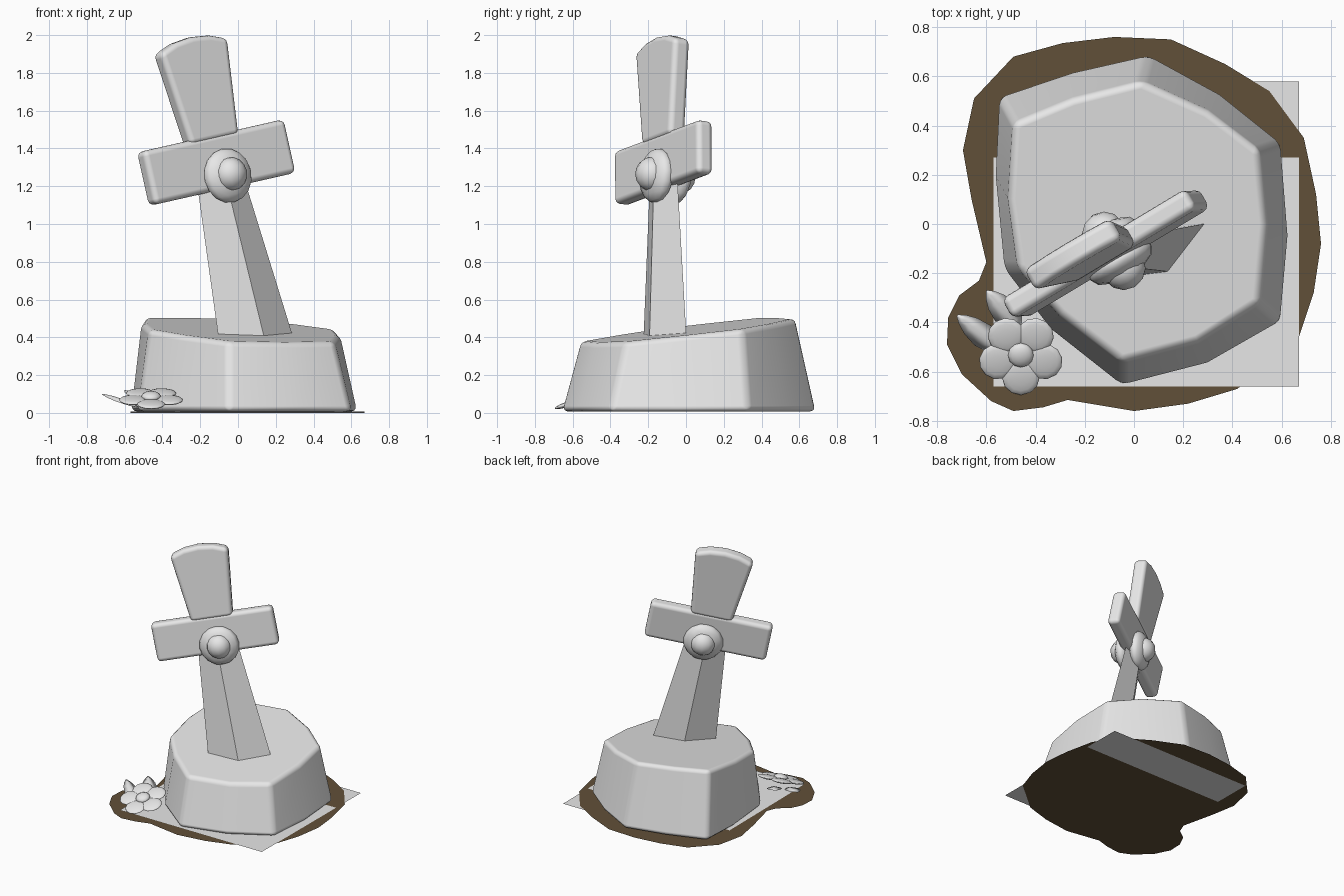
import bpy, bmesh, math
from mathutils import Matrix, Vector

if "Cube" in bpy.data.objects:
    bpy.data.objects.remove(bpy.data.objects["Cube"])


def make_material(name, color):
    m = bpy.data.materials.new(name)
    m.use_nodes = True
    m.diffuse_color = color
    m.node_tree.nodes["Principled BSDF"].inputs["Base Color"].default_value = color
    return m


grey = make_material("pale_grey", (0.8, 0.8, 0.8, 1))
brown = make_material("soil_brown", (0.12, 0.08, 0.04, 1))


def finish(name, bm, mat=grey, matrix=Matrix(), smooth=True, bevel=0):
    bmesh.ops.recalc_face_normals(bm, faces=bm.faces[:])
    bm.transform(matrix)
    mesh = bpy.data.meshes.new(name)
    for f in bm.faces:
        f.smooth = smooth
    bm.to_mesh(mesh)
    bm.free()
    mesh.materials.append(mat)
    ob = bpy.data.objects.new(name, mesh)
    bpy.context.collection.objects.link(ob)
    if bevel:
        mod = ob.modifiers.new("soft_edges", 'BEVEL')
        mod.width, mod.segments = bevel, 3
        mod.limit_method, mod.angle_limit = 'ANGLE', math.radians(25)
        mod.harden_normals = True
    return ob


def loft(rings):
    """Closed solid through equal-length rings of points."""
    bm = bmesh.new()
    loops = [[bm.verts.new(p) for p in ring] for ring in rings]
    n = len(loops[0])
    for a, b in zip(loops, loops[1:]):
        for i in range(n):
            j = (i + 1) % n
            bm.faces.new((a[i], a[j], b[j], b[i]))
    bm.faces.new(loops[0])
    bm.faces.new(loops[-1])
    return bm


def ellipsoid(name, center, radii, frame=Matrix(), segments=12):
    bm = bmesh.new()
    bmesh.ops.create_uvsphere(bm, u_segments=segments, v_segments=8, radius=1)
    m = frame @ Matrix.Translation(center) @ Matrix.Diagonal((*radii, 1))
    return finish(name, bm, matrix=m)


# Ground: soil patch and a nearly coplanar square sheet
soil = [(-.08, .76), (.15, .75), (.37, .65), (.55, .54), (.69, .35), (.74, .12),
        (.76, -.08), (.73, -.28), (.67, -.46), (.42, -.67), (.22, -.73), (0, -.76),
        (-.27, -.715), (-.37, -.745), (-.49, -.76), (-.58, -.72), (-.7, -.61),
        (-.76, -.49), (-.755, -.38), (-.71, -.29), (-.63, -.23), (-.6, -.155),
        (-.66, .1), (-.695, .3), (-.65, .51), (-.49, .68), (-.29, .735)]
bm = bmesh.new()
bm.faces.new([bm.verts.new((x, y, .002)) for x, y in reversed(soil)])
finish("soil_patch", bm, brown, smooth=False)

bm = bmesh.new()
square = [(-.57, -.66), (.67, -.66), (.67, .58), (-.57, .58)]
bm.faces.new([bm.verts.new((x, y, .002 + .006 * (.27 - y))) for x, y in square])
finish("ground_sheet", bm, smooth=False)

# Rock with a sloping top
low = [(-.55, .52), (-.565, .2), (-.53, -.18), (-.34, -.43), (-.05, -.66), (.3, -.57),
       (.6, -.4), (.63, -.05), (.6, .33), (.35, .53), (.06, .69), (-.25, .62)]
high = [(-.49, .41), (-.51, .1), (-.47, -.18), (-.3, -.37), (-.05, -.56), (.26, -.48),
        (.51, -.32), (.54, 0), (.51, .3), (.3, .46), (.03, .58), (-.25, .51)]
finish("rock", loft([[(x, y, .008) for x, y in low],
                     [(x, y, .437 + .11 * y - .05 * x) for x, y in high]]), bevel=.03)

# Leaning sword frame: X along the guard, Y towards the back, Z up the sword
ax = Vector((.75, .45, .17)).normalized()
ay = Vector((-.21, 0, 1)).cross(ax).normalized()
az = ax.cross(ay)
sword = Matrix.Translation((-.115, -.12, 1.325)) @ Matrix((ax, ay, az)).transposed().to_4x4()

# Blade: tapering diamond section
finish("blade", loft([[(-w, 0, z), (0, -t, z), (w, 0, z), (0, t, z)]
                      for w, t, z in ((.238, .098, -1.1), (.135, .055, 0))]),
       matrix=sword, smooth=False)

# Guard
bm = bmesh.new()
bmesh.ops.create_cube(bm, size=1)
bm.transform(Matrix.Diagonal((.89, .095, .29, 1)))
finish("guard", bm, matrix=sword, bevel=.03)

# Grip: flaring slab with an arched end
half = [(.152, .12), (.212, .63), (.11, .666)]
outline = half + [(0, .678)] + [(-x, z) for x, z in reversed(half)]
finish("grip", loft([[(x, y, z) for x, z in outline] for y in (-.05, .05)]),
       matrix=sword, bevel=.03)

# Round boss and knob on both faces
for side, s in (("front", -1), ("back", 1)):
    ellipsoid(side + "_boss", (.02, s * .055, -.08), (.145, .065, .145), sword)
    ellipsoid(side + "_knob", (.02, s * .085, -.075), (.09, .085, .09), sword)

# Flower: tilted ring of five petals around a button
flower = Matrix.Translation((-.46, -.53, .078)) @ Matrix.Rotation(.32, 4, 'X')
for i in range(5):
    turn = Matrix.Rotation(math.radians(54 + 72 * i), 4, 'Z')
    ellipsoid(f"petal_{i + 1}", (.1, 0, 0), (.074, .076, .014), flower @ turn)
ellipsoid("flower_centre", (0, 0, .01), (.052, .052, .025), flower)


# Leaves: pointed, slightly domed blades
def leaf(name, base, tip, width):
    base, tip = Vector(base), Vector(tip)
    along = tip - base
    across = along.cross(Vector((0, 0, 1))).normalized()
    lift = across.cross(along).normalized()
    rings = []
    for t in (.02, .2, .45, .7, .88, .99):
        w = width * math.sin(math.pi * t ** .85) ** .7
        p = base + along * t
        rings.append([p + across * w, p + lift * w * .25,
                      p - across * w, p - lift * w * .2])
    finish(name, loft(rings))


leaf("left_leaf", (-.53, -.52, .03), (-.72, -.37, .1), .052)
leaf("back_leaf", (-.46, -.43, .05), (-.6, -.27, .12), .055)
